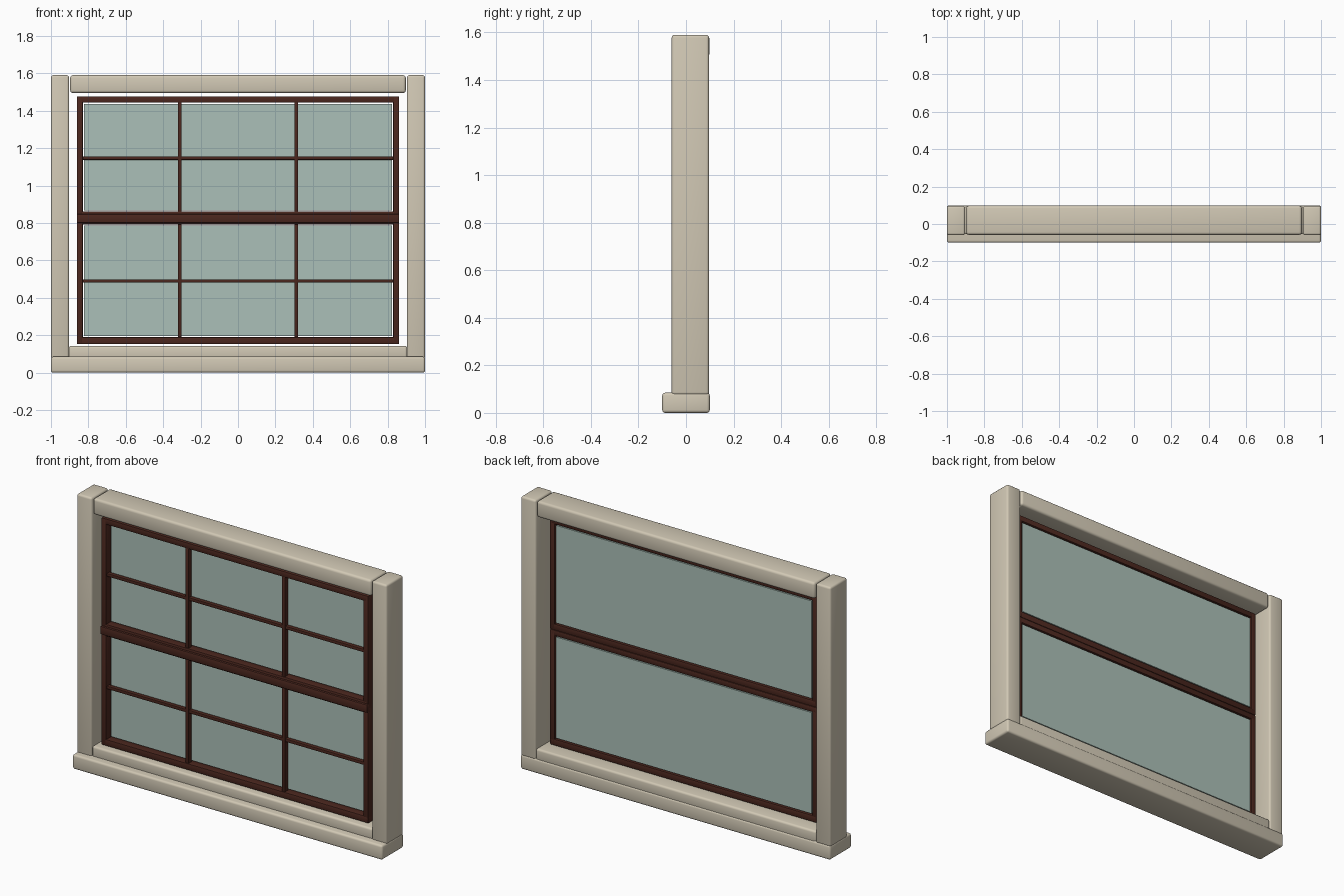
import bpy
import math

if "Cube" in bpy.data.objects:
    bpy.data.objects.remove(bpy.data.objects["Cube"])


def material(name, rgb):
    m = bpy.data.materials.new(name)
    m.diffuse_color = (*rgb, 1.0)
    m.use_nodes = True
    m.node_tree.nodes["Principled BSDF"].inputs["Base Color"].default_value = m.diffuse_color
    return m


CREAM = material("cream paint", (0.64, 0.58, 0.46))
BROWN = material("dark brown wood", (0.07, 0.02, 0.013))
GLASS = material("pale green glass", (0.41, 0.53, 0.48))


def box(name, x, y, z, mat, bevel=0.0, segments=3):
    """Rounded box given by its (min, max) range on each axis."""
    bpy.ops.mesh.primitive_cube_add(size=1, location=[sum(r) / 2 for r in (x, y, z)])
    ob = bpy.context.object
    ob.name = name
    ob.scale = [r[1] - r[0] for r in (x, y, z)]
    bpy.ops.object.transform_apply(location=False, rotation=False, scale=True)
    ob.data.materials.append(mat)
    if bevel:
        mod = ob.modifiers.new("rounded edges", "BEVEL")
        mod.width = bevel
        mod.segments = segments
        bpy.ops.object.modifier_apply(modifier=mod.name)
        bpy.ops.object.shade_smooth_by_angle(angle=math.radians(40))
    return ob


# Outer frame: sill, raised inner sill, head and two posts
box("sill", (-1, 1), (-0.10, 0.10), (0, 0.085), CREAM, 0.012)
box("inner_sill", (-0.905, 0.905), (-0.055, 0.095), (0.07, 0.142), CREAM, 0.012)
box("head", (-0.897, 0.897), (-0.058, 0.098), (1.495, 1.59), CREAM, 0.014)
for side, s in (("left", -1), ("right", 1)):
    box(side + "_post", tuple(sorted((s * 0.903, s))), (-0.06, 0.097),
        (0.075, 1.59), CREAM, 0.012)

# Two sashes, each with stiles, rails, glass and glazing bars
HALF, INNER = 0.862, 0.83
FRONT, BACK = -0.03, 0.025


def sash(name, z0, z1, open0, open1, bar_z):
    for side, s in (("left", -1), ("right", 1)):
        box(f"{name}_{side}_stile", tuple(sorted((s * INNER, s * HALF))),
            (FRONT, BACK), (z0, z1), BROWN, 0.005, 2)
    box(name + "_bottom_rail", (-HALF, HALF), (FRONT, BACK), (z0, open0), BROWN, 0.005, 2)
    box(name + "_top_rail", (-HALF, HALF), (FRONT, BACK), (open1, z1), BROWN, 0.005, 2)
    box(name + "_glass", (-0.824, 0.824), (0.005, 0.02),
        (open0 + 0.006, open1 - 0.006), GLASS)
    for i, x in enumerate((-0.311, 0.311)):
        box(f"{name}_vertical_bar_{i + 1}", (x - 0.01, x + 0.01), (-0.026, 0.003),
            (open0 - 0.004, open1 + 0.004), BROWN, 0.003, 2)
    box(name + "_horizontal_bar", (-INNER - 0.004, INNER + 0.004), (-0.022, 0.003),
        (bar_z - 0.009, bar_z + 0.009), BROWN, 0.003, 2)


sash("lower_sash", 0.152, 0.825, 0.19, 0.792, 0.49)
sash("upper_sash", 0.825, 1.477, 0.862, 1.443, 1.147)

# Meeting rail standing slightly proud between the sashes
box("meeting_rail", (-HALF, HALF), (-0.042, 0.02), (0.80, 0.848), BROWN, 0.006, 2)
